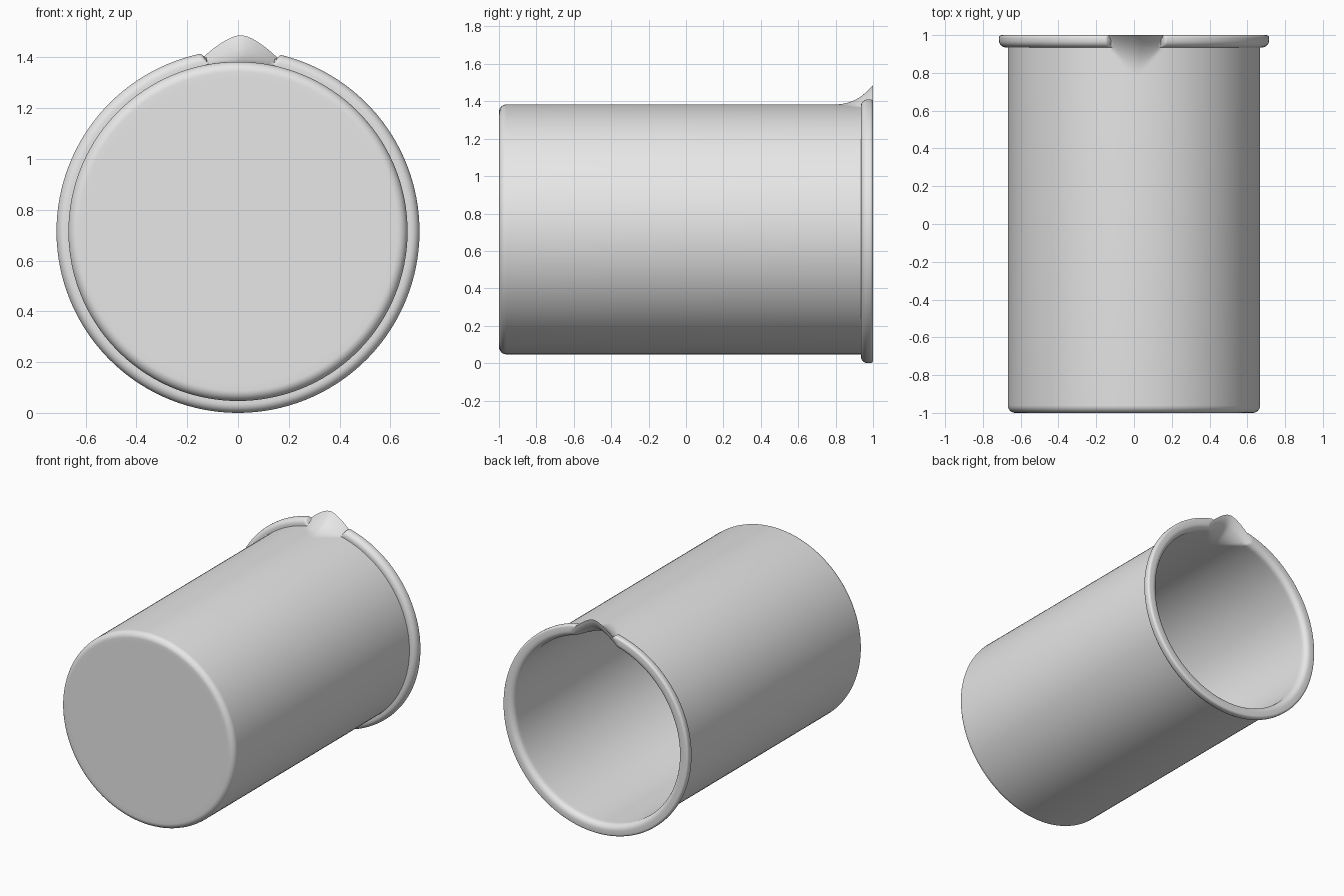
import bpy, bmesh, math

cube = bpy.data.objects.get("Cube")
if cube:
    bpy.data.objects.remove(cube, do_unlink=True)

AXIS_Z = 0.715        # height of the vessel's axis
BODY_R = 0.668
WALL_R = 0.635
SPOUT_START, SPOUT_RISE, SPOUT_HALF = 0.78, 0.104, 0.19


def arc(cx, cy, rx, ry, start, end, steps):
    """Points (radius, y) along an elliptical arc, angles in degrees."""
    pts = []
    for i in range(steps + 1):
        a = math.radians(start + (end - start) * i / steps)
        pts.append((cx + rx * math.cos(a), cy + ry * math.sin(a)))
    return pts


def line(r, y0, y1, steps):
    return [(r, y0 + (y1 - y0) * i / steps) for i in range(steps + 1)]


def smoothstep(x, lo, hi):
    t = min(max((x - lo) / (hi - lo), 0), 1)
    return t * t * (3 - 2 * t)


def spout_radius(r, y, angle):
    """Push the wall outward into a pointed pouring lip at the top."""
    t = (y - SPOUT_START) / (1 - SPOUT_START)
    if t <= 0:
        return r
    s = abs(angle * BODY_R - 0.01)
    # The rolled rim fades out where the spout takes over
    keep = smoothstep(s, 0.12, 0.15)
    r = min(r, BODY_R) * (1 - keep) + r * keep
    u = s / (SPOUT_HALF * t)
    w = max(0, 1 - (math.hypot(u, 0.2) - 0.2) / 0.82)
    lift = SPOUT_RISE * t ** 2.5 * w
    return max(r, min(r, BODY_R) + lift)


# Cross-section: base, outer wall, rolled rim, inner wall, floor
profile = [(0.6, -1)]
profile += arc(0.628, -0.96, 0.04, 0.04, -90, 0, 8)
profile += line(BODY_R, 0.7, 0.935, 14)
profile += arc(0.68, 0.972, 0.035, 0.037, -90, 0, 7)
profile += arc(0.7, 0.985, 0.015, 0.015, 0, 90, 4)
profile += arc(0.675, 0.96, 0.04, 0.04, 90, 180, 7)
profile += line(WALL_R, 0.94, 0.7, 14)
profile += arc(0.595, -0.92, 0.04, 0.04, 0, -90, 6)
profile += [(0.57, -0.96)]

# Angles measured from the top, closer together around the spout
FINE = 0.3
angles = [-FINE + 2 * FINE * i / 60 for i in range(60)]
angles += [FINE + (2 * math.pi - 2 * FINE) * i / 120 for i in range(120)]

bm = bmesh.new()
rings = []
for r, y in profile:
    ring = []
    for a in angles:
        near = a if a < math.pi else a - 2 * math.pi
        rr = spout_radius(r, y, near)
        ring.append(bm.verts.new((rr * math.sin(a), y, AXIS_Z + rr * math.cos(a))))
    rings.append(ring)

n = len(angles)
for lower, upper in zip(rings, rings[1:]):
    for i in range(n):
        j = (i + 1) % n
        bm.faces.new((lower[i], lower[j], upper[j], upper[i]))
bm.faces.new(rings[0])
bm.faces.new(rings[-1])
bmesh.ops.remove_doubles(bm, verts=bm.verts, dist=0.00005)
bmesh.ops.recalc_face_normals(bm, faces=bm.faces)

mesh = bpy.data.meshes.new("beaker")
bm.to_mesh(mesh)
bm.free()
beaker = bpy.data.objects.new("beaker", mesh)
bpy.context.collection.objects.link(beaker)

# Plain grey material
grey = bpy.data.materials.new("light grey")
grey.use_nodes = True
colour = (0.8, 0.8, 0.8, 1)
grey.diffuse_color = colour
for node in grey.node_tree.nodes:
    if node.type == "BSDF_PRINCIPLED":
        node.inputs["Base Color"].default_value = colour
mesh.materials.append(grey)

bpy.ops.object.select_all(action="DESELECT")
beaker.select_set(True)
bpy.context.view_layer.objects.active = beaker
bpy.ops.object.shade_smooth_by_angle(angle=math.radians(40))
